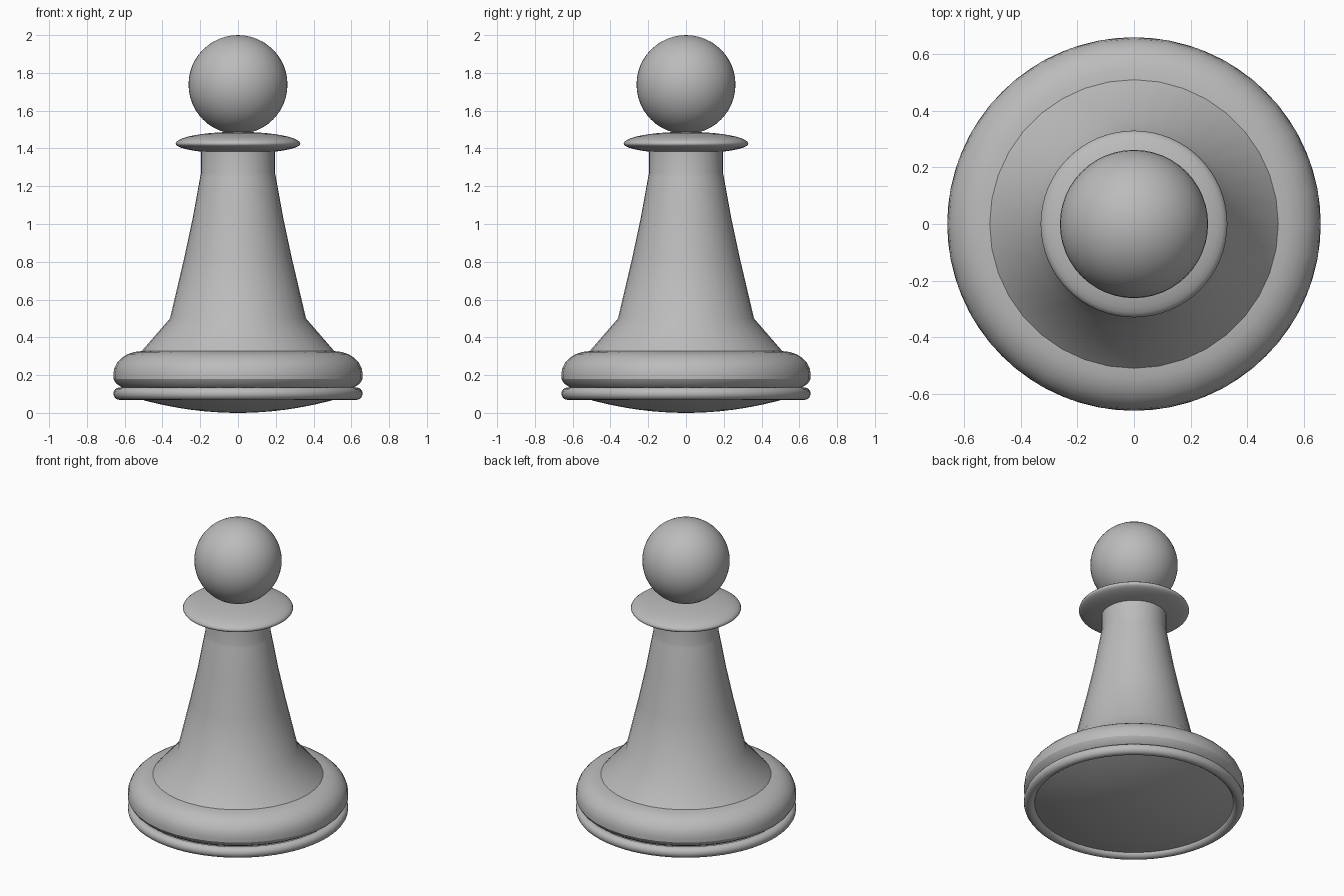
import bpy
import math

cube = bpy.data.objects.get("Cube")
if cube:
    bpy.data.objects.remove(cube, do_unlink=True)

grey = bpy.data.materials.new("plain_grey")
grey.use_nodes = True
grey.diffuse_color = (0.5, 0.5, 0.5, 1)
grey.node_tree.nodes["Principled BSDF"].inputs["Base Color"].default_value = (0.5, 0.5, 0.5, 1)


def finish(obj, name, angle):
    obj.name = name
    obj.data.materials.append(grey)
    bpy.ops.object.select_all(action="DESELECT")
    obj.select_set(True)
    bpy.context.view_layer.objects.active = obj
    bpy.ops.object.shade_smooth_by_angle(angle=math.radians(angle))


def lathe(name, profile, sides, angle=30):
    """Turn a bottom-to-top (radius, height) profile around z; radius 0 makes a pole."""
    verts, rings, faces = [], [], []
    for r, z in profile:
        n = sides if r > 0 else 1
        rings.append([len(verts) + i % n for i in range(sides)])
        for i in range(n):
            a = math.tau * i / sides
            verts.append((r * math.cos(a), r * math.sin(a), z))
    for low, high in zip(rings, rings[1:]):
        for i in range(sides):
            j = (i + 1) % sides
            faces.append(list(dict.fromkeys((low[i], low[j], high[j], high[i]))))
    mesh = bpy.data.meshes.new(name)
    mesh.from_pydata(verts, [], faces)
    obj = bpy.data.objects.new(name, mesh)
    bpy.context.collection.objects.link(obj)
    finish(obj, name, angle)


def arc(cr, cz, rr, rz, start, end, steps):
    """Points on an elliptical arc, angles in degrees."""
    angles = [math.radians(start + (end - start) * i / steps) for i in range(steps + 1)]
    return [(cr + rr * math.cos(a), cz + rz * math.sin(a)) for a in angles]


# Shallow domed underside, closed inside the base
dome = [(0.61 * i / 10, 0.1 * (i / 10) ** 2) for i in range(11)]
lathe("underside", dome + [(0.61, 0.12), (0, 0.12)], 64)

# Thin rounded foot ring
bpy.ops.mesh.primitive_torus_add(location=(0, 0, 0.102), major_radius=0.627,
                                 minor_radius=0.033, major_segments=64, minor_segments=16)
finish(bpy.context.object, "foot_ring", 60)

# Rounded base, flared skirt and tapering stem
base = [(0, 0.135), (0.615, 0.135), (0.645, 0.155), (0.66, 0.18), (0.66, 0.205)]
shoulder = arc(0.51, 0.205, 0.15, 0.122, 15, 90, 5)
stem = [(0.36, 0.5), (0.285, 0.82), (0.24, 1.03), (0.2, 1.25), (0.195, 1.27),
        (0.195, 1.42), (0, 1.42)]
lathe("body", base + shoulder + stem, 36)

# Collar: shallow below its sharp rim, softly domed above
under = arc(0, 1.425, 0.33, 0.052, -90, -8, 10)
over = arc(0, 1.425, 0.33, 0.063, 0, 90, 10)
lathe("collar", [(0, under[0][1])] + under[1:] + over[:-1] + [(0, over[-1][1])], 64, 50)

# Ball head
bpy.ops.mesh.primitive_uv_sphere_add(segments=48, ring_count=24, radius=0.262,
                                     location=(0, 0, 1.738))
finish(bpy.context.object, "head", 60)
